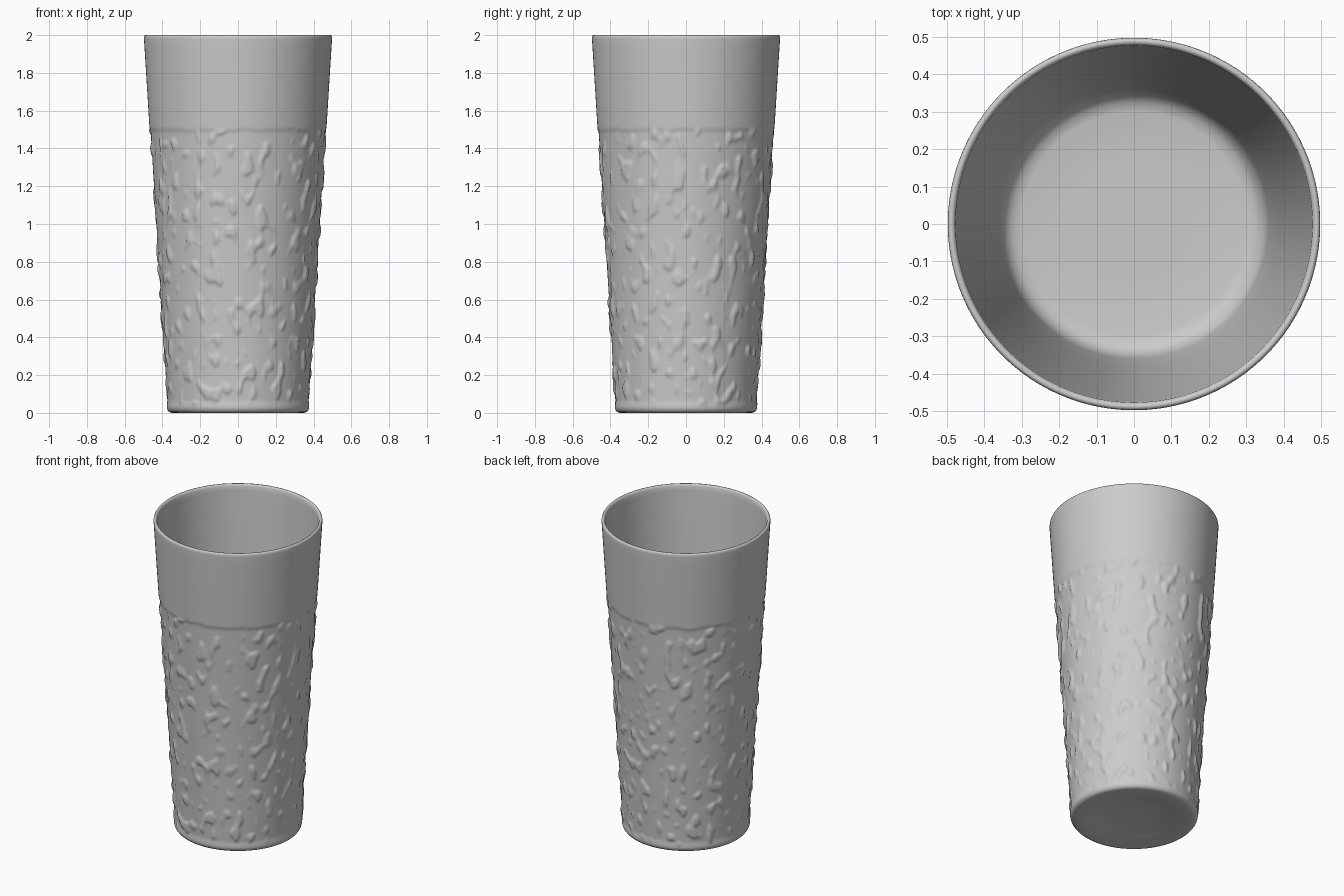
import bpy, bmesh, math
from mathutils import Vector, noise

if "Cube" in bpy.data.objects:
    bpy.data.objects.remove(bpy.data.objects["Cube"])

SEG = 288
ROWS = 180


def smooth(a, b, x):
    t = min(1.0, max(0.0, (x - a) / (b - a)))
    return t * t * (3 - 2 * t)


def outer_radius(z):
    return 0.375 + (0.499 - 0.375) * z / 2.0


def pebble(x, y, z):
    # recessed band with raised, vertically stretched droplets
    edge = 1.5 + 0.012 * noise.noise(Vector((x * 12, y * 12, 3.0)))
    mask = smooth(0.03, 0.07, z) * (1 - smooth(edge - 0.02, edge + 0.012, z))
    if mask == 0:
        return 0.0
    n = noise.noise(Vector((x * 21, y * 21, z * 12)))
    return mask * (-0.005 + 0.009 * smooth(0.1, 0.55, n))


# profile from the underside centre, up the outside, over the lip, down inside
underside = [(0.1, 0.022), (0.19, 0.02), (0.23, 0.012), (0.29, 0.003),
             (0.34, 0.0), (0.355, 0.001), (0.366, 0.006), (0.373, 0.015)]
outside = [(outer_radius(z), z)
           for z in (0.025 + (1.535 - 0.025) * i / ROWS for i in range(ROWS + 1))]
outside += [(outer_radius(z), z) for z in (1.65, 1.8, 1.93, 1.98)]
lip = [(0.4975, 1.992), (0.493, 1.999), (0.487, 2.0), (0.481, 1.997), (0.477, 1.988)]
inside = [(0.475, 1.96), (0.447, 1.5), (0.417, 1.0), (0.386, 0.5), (0.36, 0.15),
          (0.354, 0.115), (0.343, 0.092), (0.325, 0.076), (0.3, 0.07), (0.15, 0.07)]
profile = underside + outside + lip + inside
first_wall, last_wall = len(underside), len(underside) + ROWS

bm = bmesh.new()
rings = []
for i, (r, z) in enumerate(profile):
    ring = []
    for s in range(SEG):
        a = 2 * math.pi * s / SEG
        c, d = math.cos(a), math.sin(a)
        rr = r + (pebble(r * c, r * d, z) if first_wall <= i <= last_wall else 0)
        ring.append(bm.verts.new((rr * c, rr * d, z)))
    rings.append(ring)
for lo, hi in zip(rings, rings[1:]):
    for s in range(SEG):
        t = (s + 1) % SEG
        bm.faces.new((lo[s], lo[t], hi[t], hi[s]))

# close the underside and the inner floor
for ring, z, flip in ((rings[0], 0.022, True), (rings[-1], 0.07, False)):
    centre = bm.verts.new((0, 0, z))
    for s in range(SEG):
        a, b = ring[s], ring[(s + 1) % SEG]
        bm.faces.new((b, a, centre) if flip else (a, b, centre))

for f in bm.faces:
    f.smooth = True
mesh = bpy.data.meshes.new("tumbler")
bm.to_mesh(mesh)
bm.free()
tumbler = bpy.data.objects.new("tumbler", mesh)
bpy.context.collection.objects.link(tumbler)
